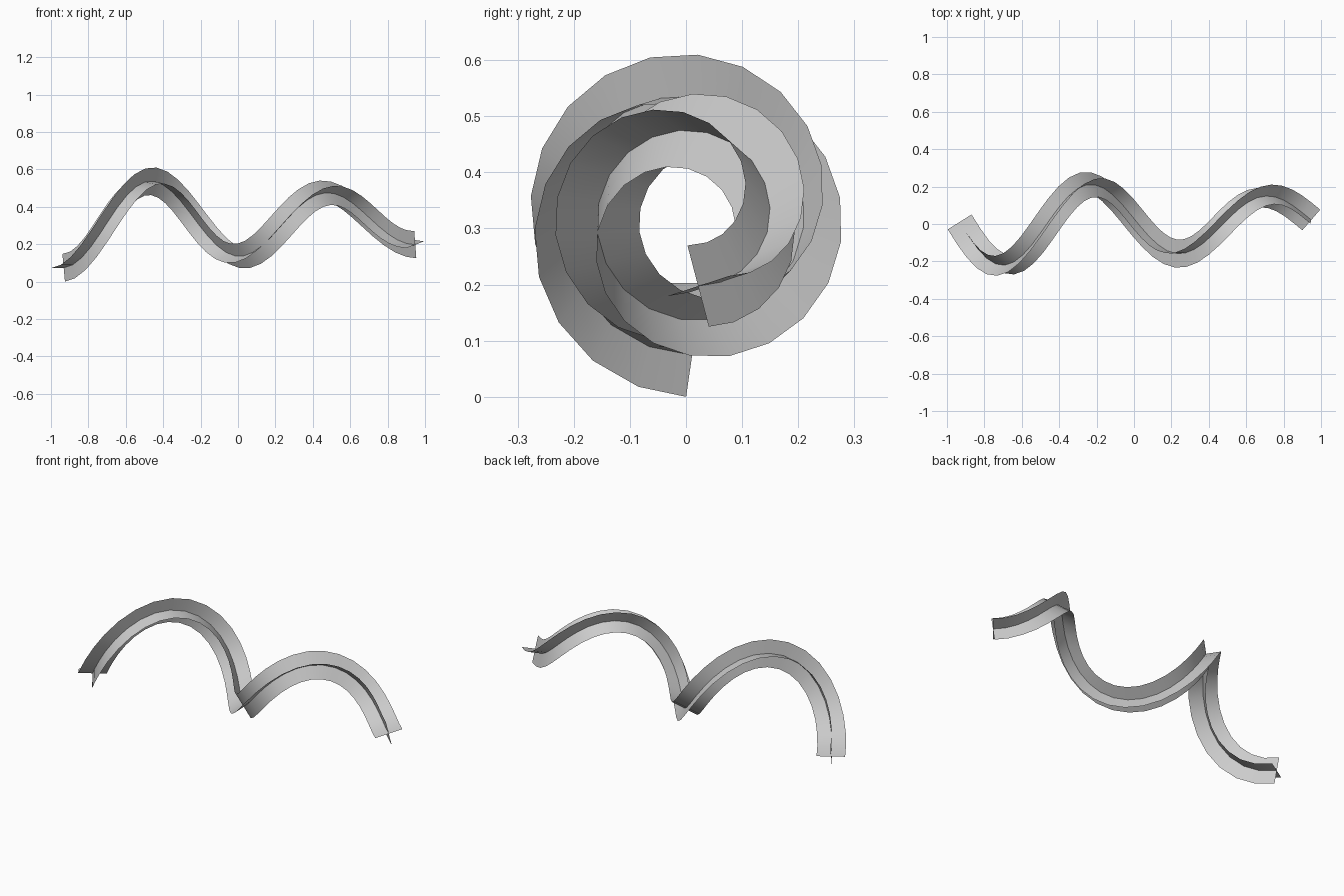
import bpy, math
from mathutils import Vector

if "Cube" in bpy.data.objects:
    bpy.data.objects.remove(bpy.data.objects["Cube"])

STEPS, STEP_ANGLE = 39, 0.32      # points along the spiral
HALF = 0.075                      # half width of each ribbon
R0, R1, LENGTH = 0.247, 0.124, 1.88

# Tapering spiral path along x
path = []
for i in range(STEPS + 1):
    u, t = i / STEPS, i * STEP_ANGLE
    r = R0 + (R1 - R0) * u
    path.append(Vector((LENGTH * (u - 0.5), -r * math.sin(t), -r * math.cos(t))))

# Tangents and minimum-twist frames
segs = [(b - a).normalized() for a, b in zip(path, path[1:])]
tangents = [segs[0]] + [(a + b).normalized() for a, b in zip(segs, segs[1:])] + [segs[-1]]
up = Vector((0, 0, 1))
up = (up - tangents[0] * up.dot(tangents[0])).normalized()
ups = [up]
for a, b in zip(tangents, tangents[1:]):
    up = a.rotation_difference(b) @ up
    up = (up - b * up.dot(b)).normalized()
    ups.append(up)
sides = [t.cross(n) for t, n in zip(tangents, ups)]

# Centre on x and y, stand on z = 0
tips = [p + d * s for dirs in (ups, sides) for p, d in zip(path, dirs) for s in (HALF, -HALF)]
lo = Vector([min(v[k] for v in tips) for k in range(3)])
hi = Vector([max(v[k] for v in tips) for k in range(3)])
offset = Vector(((lo.x + hi.x) / 2, (lo.y + hi.y) / 2, lo.z))


def ribbon(name, dirs):
    verts, faces = [], []
    for i, (p, d) in enumerate(zip(path, dirs)):
        verts += [p + d * (HALF * s) - offset for s in (-1, 0, 1)]
        if i:
            k = 3 * i
            faces += [(k - 3 + j, k - 2 + j, k + 1 + j, k + j) for j in (0, 1)]
    mesh = bpy.data.meshes.new(name)
    mesh.from_pydata(verts, [], faces)
    mesh.shade_smooth()
    bpy.context.collection.objects.link(bpy.data.objects.new(name, mesh))


# Two crossed ribbons form the plus-shaped section
ribbon("upright_ribbon", ups)
ribbon("cross_ribbon", sides)
